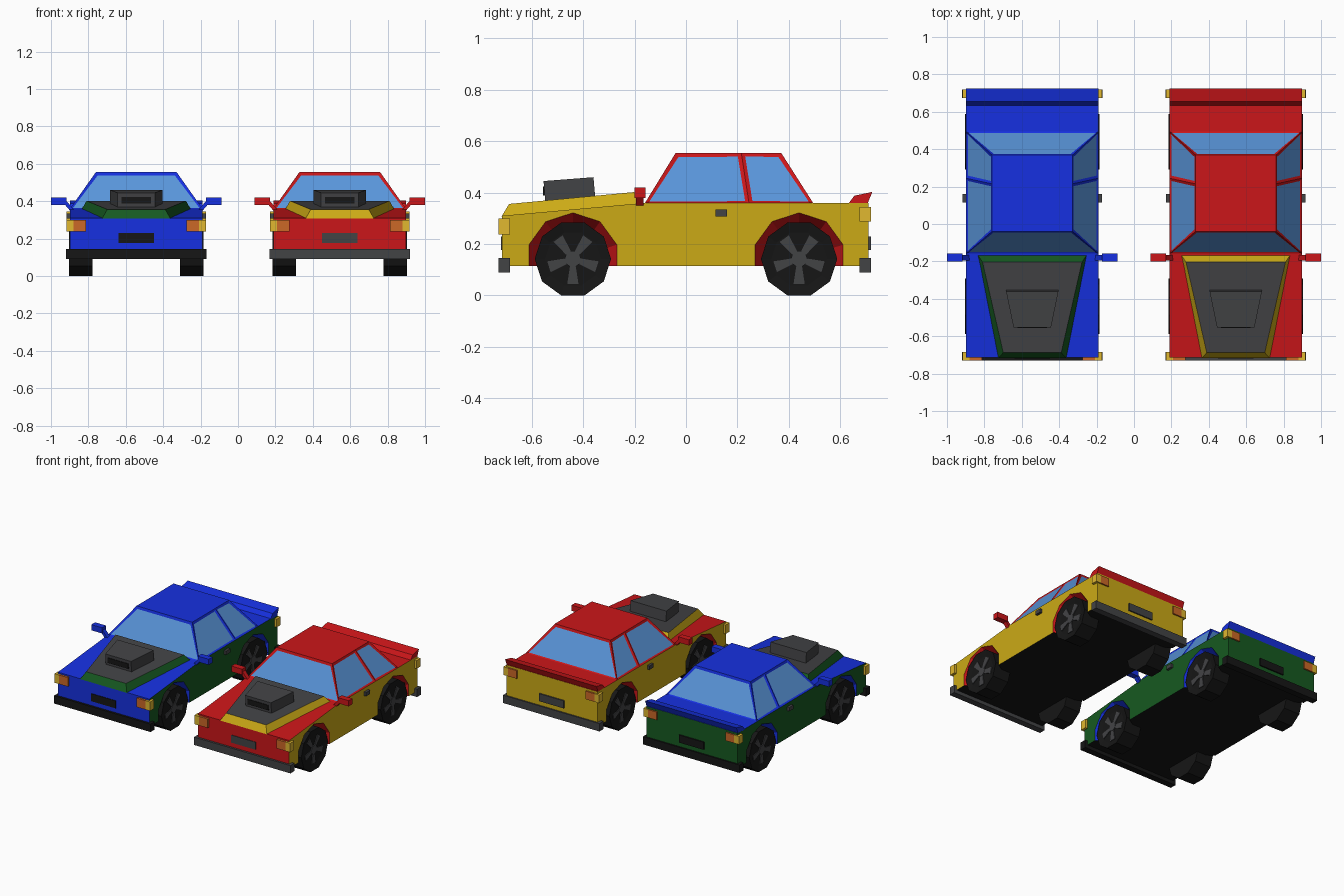
import bpy, bmesh
from math import sin, cos, pi, radians
from mathutils import Vector

if "Cube" in bpy.data.objects:
    bpy.data.objects.remove(bpy.data.objects["Cube"])


def mat(name, r, g, b):
    m = bpy.data.materials.new(name)
    m.diffuse_color = (r, g, b, 1)
    m.use_nodes = True
    m.node_tree.nodes["Principled BSDF"].inputs["Base Color"].default_value = m.diffuse_color
    return m


RED, YELLOW = mat("red", .6, .008, .01), mat("yellow", .6, .4, .008)
BLUE, GREEN = mat("blue", .008, .03, .75), mat("green", .008, .1, .015)
GLASS, DARK, BLACK = mat("glass", .1, .3, .7), mat("dark_grey", .055, .056, .06), mat("black", .008, .008, .008)
ORANGE, AMBER = mat("orange", .6, .14, .02), mat("amber", .75, .48, .03)


def solid(name, cx, a, b, mats, inset=(), width=.02, depth=-.005, glass=None):
    """Loft ring a to ring b. mats: cap a, cap b, then sides (last repeats)."""
    n = len(a)
    bm = bmesh.new()
    va, vb = [[bm.verts.new(p) for p in ring] for ring in (a, b)]
    faces = [bm.faces.new(va[::-1]), bm.faces.new(vb)]
    faces += [bm.faces.new((va[i], va[(i + 1) % n], vb[(i + 1) % n], vb[i])) for i in range(n)]
    used = list(dict.fromkeys(list(mats) + ([glass] if glass else [])))
    for i, f in enumerate(faces):
        f.material_index = used.index(mats[min(i, len(mats) - 1)])
    bmesh.ops.recalc_face_normals(bm, faces=bm.faces)
    if inset:
        chosen = [faces[i] for i in inset]
        bmesh.ops.inset_individual(bm, faces=chosen, thickness=width, depth=depth)
        if glass:
            for f in chosen:
                f.material_index = used.index(glass)
    me = bpy.data.meshes.new(name)
    bm.to_mesh(me)
    bm.free()
    for m in used:
        me.materials.append(m)
    ob = bpy.data.objects.new(name, me)
    ob.location.x = cx
    bpy.context.collection.objects.link(ob)
    return ob


def box(name, cx, x, y, z, *mats):
    ring = lambda h: [(x[0], y[0], h), (x[1], y[0], h), (x[1], y[1], h), (x[0], y[1], h)]
    return solid(name, cx, ring(z[0]), ring(z[1]), mats)


def along_x(points, x):
    return [(x, y, z) for y, z in points]


def gon(x, y, z, r, start, n=10):
    return [(x, y + r * cos(radians(start) + 2 * pi * i / n), z + r * sin(radians(start) + 2 * pi * i / n))
            for i in range(n)]


def quad(front, back):
    """Symmetric ring from (half width, y, z) at front and back."""
    (w, y, z), (v, u, t) = front, back
    return [(-w, y, z), (w, y, z), (v, u, t), (-v, u, t)]


W, WZ = .355, .142


def car(cx, paint, side, trim):
    # lower body
    profile = [(-.715, .115), (-.715, .31), (-.16, .36), (.71, .36), (.71, .115)]
    body = solid("body", cx, along_x(profile, -W), along_x(profile, W),
                 [side, side, paint, paint, paint, side, BLACK])

    # cabin with recessed windows
    half = lambda w, ys, z: [(-w, ys[0], z), (w, ys[0], z), (w, ys[1], z), (w, ys[2], z),
                             (-w, ys[2], z), (-w, ys[1], z)]
    solid("cabin", cx, half(W, (-.16, .245, .495), .359), half(.216, (-.04, .215, .37), .555),
          [paint], inset=range(2, 8), glass=GLASS)

    # raised hood and air scoop
    solid("hood", cx, quad((.182, -.717, .308), (.292, -.165, .355)),
          quad((.155, -.688, .356), (.266, -.203, .402)), [side, DARK, side])
    solid("hood_scoop", cx, quad((.1, -.547, .36), (.14, -.353, .38)),
          quad((.1, -.554, .445), (.14, -.36, .46)), [DARK])
    box("scoop_opening", cx, (-.08, .08), (-.556, -.54), (.388, .423), BLACK)

    # spoiler
    wing = [(.63, .355), (.655, .388), (.725, .403), (.705, .355)]
    solid("spoiler", cx, along_x(wing, -W), along_x(wing, W), [paint])

    # bumpers and plates
    for d, name in ((-1, "front"), (1, "rear")):
        ys = (-.73, -.685) if d < 0 else (.675, .72)
        box(name + "_bumper", cx, (-.375, .375), ys, (.09, .145), trim)
        box(name + "_plate", cx, (-.096, .096), sorted((d * .69, d * .719)), (.177, .23), trim)

    for s in (-1, 1):
        # corner lights
        for name, ys, zs in (("front", (-.73, -.685), (.237, .3)), ("rear", (.675, .72), (.288, .345))):
            box(name + "_marker", cx, sorted((s * .335, s * .372)), ys, zs, AMBER)
            box(name + "_light", cx, sorted((s * .268, s * .335)), ys, zs, ORANGE)

        # door handle and mirror
        box("door_handle", cx, sorted((s * .34, s * .372)), (.115, .16), (.308, .335), DARK)
        box("mirror", cx, sorted((s * .372, s * .456)), (-.2, -.158), (.38, .42), paint)
        arm = [(.33, .35), (.355, .35), (.385, .385), (.372, .4)]
        solid("mirror_arm", cx, [(s * x, -.195, z) for x, z in arm],
              [(s * x, -.165, z) for x, z in arm], [paint])

        for y in (-.44, .44):
            # flared wheel arch cut into the body
            cutter = solid("arch_cutter", cx, gon(s * .29, y, WZ, .138, 90), gon(s * .357, y, WZ, .181, 90), [paint])
            cutter.hide_render = True
            cutter.hide_viewport = True
            cut = body.modifiers.new("arch", 'BOOLEAN')
            cut.object, cut.operation, cut.solver = cutter, 'DIFFERENCE', 'EXACT'
            cut.material_mode = 'TRANSFER'

            # tyre with dished face, hub and spokes
            solid("tyre", cx, gon(s * .235, y, WZ, .1485, 0), gon(s * .36, y, WZ, .1485, 0),
                  [BLACK], inset=[1], width=.04, depth=-.01)
            solid("hub", cx, gon(s * .34, y, WZ, .032, 0), gon(s * .357, y, WZ, .032, 0), [DARK])
            for k in range(5):
                t = radians(270 + 72 * k)
                u, v = Vector((0, cos(t), sin(t))), Vector((0, -sin(t), cos(t)))
                c = Vector((0, y, WZ))
                shape = [c + u * r + v * h for r, h in ((.02, -.01), (.098, -.022), (.098, .022), (.02, .01))]
                solid("spoke", cx, [p + Vector((s * .34, 0, 0)) for p in shape],
                      [p + Vector((s * .355, 0, 0)) for p in shape], [DARK])


car(-.544, BLUE, GREEN, BLACK)
car(.544, RED, YELLOW, DARK)
